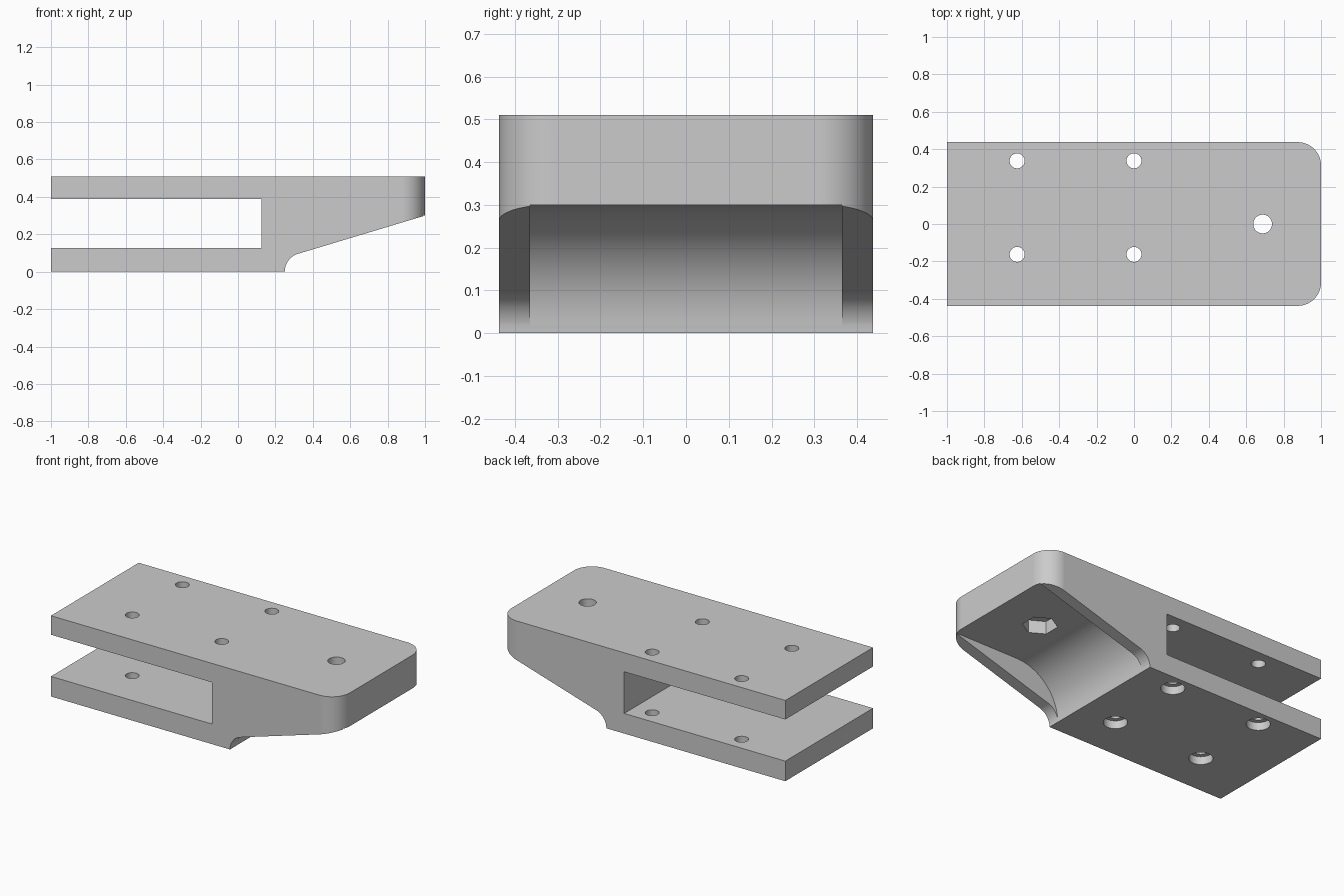
import bpy, bmesh, math
from mathutils import Vector

cube = bpy.data.objects.get("Cube")
if cube:
    bpy.data.objects.remove(cube, do_unlink=True)

HALF_WIDTH = 0.4375
HEIGHT = 0.51

grey = bpy.data.materials.new("plain_grey")
grey.use_nodes = True
grey.diffuse_color = (0.6, 0.6, 0.6, 1)
grey.node_tree.nodes["Principled BSDF"].inputs["Base Color"].default_value = (0.6, 0.6, 0.6, 1)


def arc(cx, cy, r, start, end, steps=20):
    """Points along an arc, angles in degrees."""
    angles = [math.radians(start + (end - start) * i / steps) for i in range(steps + 1)]
    return [(cx + r * math.cos(a), cy + r * math.sin(a)) for a in angles]


def prism(name, points, low, high, axis):
    """Extrude an outline along y (points are x, z) or z (points are x, y)."""
    place = (lambda p, d: (p[0], d, p[1])) if axis == "y" else (lambda p, d: (p[0], p[1], d))
    bm = bmesh.new()
    face = bm.faces.new([bm.verts.new(place(p, low)) for p in points])
    moved = bmesh.ops.extrude_face_region(bm, geom=[face])["geom"]
    verts = [v for v in moved if isinstance(v, bmesh.types.BMVert)]
    shift = Vector(place((0, 0), high - low))
    bmesh.ops.translate(bm, verts=verts, vec=shift)
    bmesh.ops.recalc_face_normals(bm, faces=bm.faces)
    mesh = bpy.data.meshes.new(name)
    bm.to_mesh(mesh)
    bm.free()
    obj = bpy.data.objects.new(name, mesh)
    bpy.context.collection.objects.link(obj)
    mesh.materials.append(grey)
    return obj


def combine(body, cutter, operation="DIFFERENCE"):
    cutter.hide_render = True
    bpy.context.view_layer.objects.active = body
    mod = body.modifiers.new("cut", "BOOLEAN")
    mod.operation = operation
    mod.solver = "EXACT"
    mod.object = cutter
    bpy.ops.object.modifier_apply(modifier=mod.name)
    bpy.data.objects.remove(cutter, do_unlink=True)


def drill(body, x, y, radius, low, high, sides=40, turn=0):
    outline = arc(x, y, radius, turn, turn + 360, sides)[:-1]
    combine(body, prism("hole_cutter", outline, low, high, "z"))


# Side profile: flat base, small concave fillet, sloped nose
slope = math.radians(16.75)
nose = 0.3 + 0.1 * math.tan(slope)
side = [(-1, HEIGHT), (-1, 0)]
side += arc(0.35, 0, 0.1, 180, 90 + math.degrees(slope), 14)
side += [(1.1, nose), (1.1, HEIGHT)]
body = prism("bracket_body", side, -0.6, 0.6, "y")

# Plan outline with rounded nose corners
plan = [(-1.2, HALF_WIDTH), (-1.2, -HALF_WIDTH)]
plan += arc(0.875, 0.125 - HALF_WIDTH, 0.125, -90, 0)
plan += arc(0.875, HALF_WIDTH - 0.125, 0.125, 0, 90)
combine(body, prism("plan_cutter", plan, -0.2, 0.8, "z"), "INTERSECT")

# Open slot between upper and lower plates
slot = [(-1.2, 0.127), (0.125, 0.127), (0.125, 0.39), (-1.2, 0.39)]
combine(body, prism("slot_cutter", slot, -0.7, 0.7, "y"))

# Pocket under the nose, leaving a thin rib on each side
pocket = [(1.2, -0.2), (0.251, -0.2)] + arc(0.551, 0, 0.3, 180, 90, 28) + [(1.2, 0.3)]
combine(body, prism("pocket_cutter", pocket, -0.365, 0.365, "y"))

# Four bolt holes, counterbored from below
for x in (-0.625, 0):
    for y in (-0.1625, 0.3375):
        drill(body, x, y, 0.04, -0.2, 0.8)
        drill(body, x, y, 0.068, -0.2, 0.05)

# Nose hole with hexagonal nut recess
drill(body, 0.6875, 0, 0.05, -0.2, 0.8)
drill(body, 0.6875, 0, 0.1, 0.2, 0.38, sides=6, turn=30)

# Smooth curves, crisp edges
bpy.ops.object.select_all(action="DESELECT")
body.select_set(True)
bpy.context.view_layer.objects.active = body
bpy.ops.object.shade_smooth_by_angle(angle=math.radians(25))
weighted = body.modifiers.new("flat_faces", "WEIGHTED_NORMAL")
weighted.keep_sharp = True
